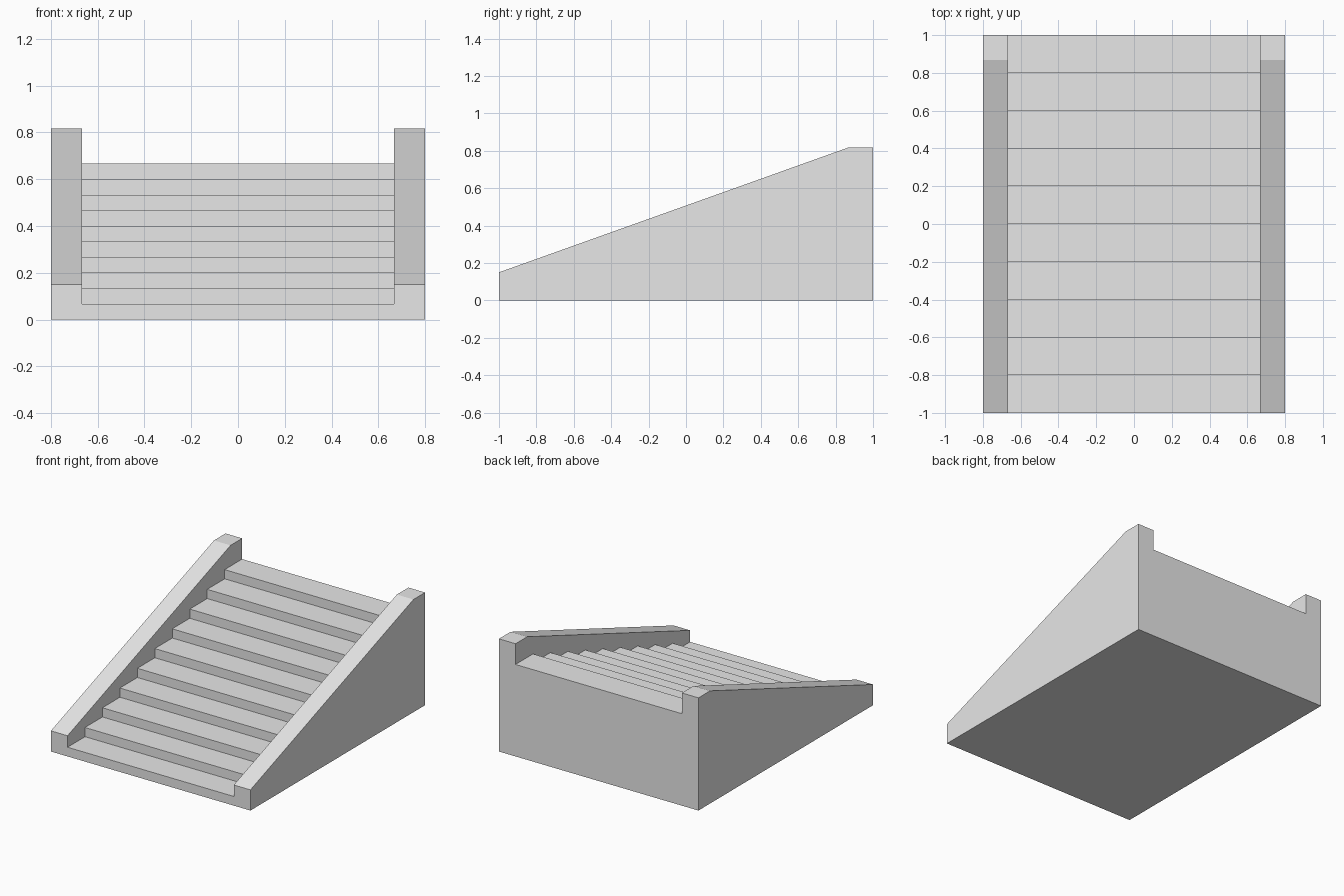
import bpy
import bmesh

STEPS = 10
RUN = 2 / STEPS
RISE = RUN / 3
HALF_WIDTH = 0.8
STAIR_HALF = 0.667

cube = bpy.data.objects.get("Cube")
if cube:
    bpy.data.objects.remove(cube, do_unlink=True)

# One plain grey
grey = bpy.data.materials.new("stone_grey")
grey.use_nodes = True
colour = (0.8, 0.8, 0.8, 1)
grey.diffuse_color = colour
for node in grey.node_tree.nodes:
    if node.type == "BSDF_PRINCIPLED":
        node.inputs["Base Color"].default_value = colour


def extrude_profile(name, profile, half_width):
    """Extrude a (y, z) side profile symmetrically along x."""
    bm = bmesh.new()
    face = bm.faces.new([bm.verts.new((-half_width, y, z)) for y, z in profile])
    result = bmesh.ops.extrude_face_region(bm, geom=[face])
    verts = [g for g in result["geom"] if isinstance(g, bmesh.types.BMVert)]
    bmesh.ops.translate(bm, vec=(2 * half_width, 0, 0), verts=verts)
    bmesh.ops.recalc_face_normals(bm, faces=bm.faces)
    mesh = bpy.data.meshes.new(name)
    bm.to_mesh(mesh)
    bm.free()
    mesh.materials.append(grey)
    obj = bpy.data.objects.new(name, mesh)
    bpy.context.collection.objects.link(obj)
    return obj


# Solid block with the sloping side wall outline
staircase = extrude_profile(
    "staircase",
    [(-1, 0), (1, 0), (1, 0.817), (0.867, 0.817), (-1, 0.15)],
    HALF_WIDTH)

# Space above the treads, removed between the two side walls
void = [(-1.3, RISE)]
for i in range(1, STEPS):
    y = -1 + i * RUN
    void += [(y, i * RISE), (y, (i + 1) * RISE)]
void += [(1.3, STEPS * RISE), (1.3, 1.2), (-1.3, 1.2)]
cutter = extrude_profile("stair_cutter", void, STAIR_HALF)
cutter.hide_render = True

cut = staircase.modifiers.new("cut_steps", "BOOLEAN")
cut.operation = "DIFFERENCE"
cut.solver = "EXACT"
cut.object = cutter
bpy.context.view_layer.objects.active = staircase
bpy.ops.object.modifier_apply(modifier=cut.name)
bpy.data.objects.remove(cutter, do_unlink=True)
